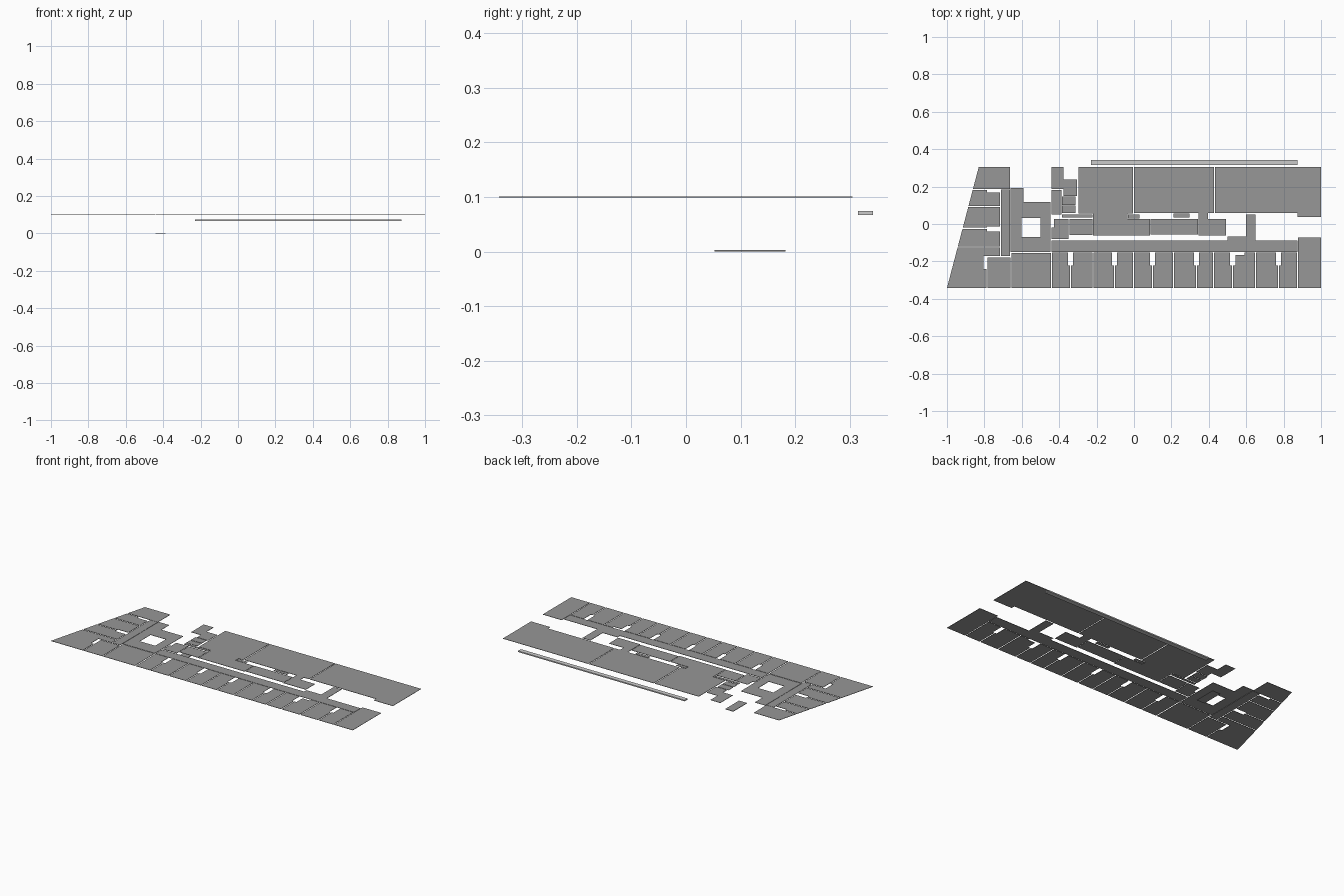
import bpy, bmesh

FLOOR_Z, THICK = 0.0988, 0.002

# Dark grey floor finish
dark = bpy.data.materials.new("dark_floor")
dark.diffuse_color = (0.31, 0.31, 0.31, 1)


def slab(name, pts, z=FLOOR_Z, h=THICK, mat=dark):
    """Extrude a plan outline into a thin slab."""
    bm = bmesh.new()
    face = bm.faces.new([bm.verts.new((x, y, z)) for x, y in pts])
    up = bmesh.ops.extrude_face_region(bm, geom=[face])["geom"]
    bmesh.ops.translate(bm, vec=(0, 0, h), verts=[v for v in up if isinstance(v, bmesh.types.BMVert)])
    bmesh.ops.recalc_face_normals(bm, faces=bm.faces)
    mesh = bpy.data.meshes.new(name)
    bm.to_mesh(mesh)
    bm.free()
    if mat:
        mesh.materials.append(mat)
    ob = bpy.data.objects.new(name, mesh)
    bpy.context.collection.objects.link(ob)
    return ob


def rect(name, x0, x1, y0, y1, **kw):
    return slab(name, [(x0, y0), (x1, y0), (x1, y1), (x0, y1)], **kw)


def sl(y):
    """Point on the slanted west facade."""
    return (-1 + (y + 0.342) * 0.17 / 0.647, y)


# West wing rooms along the slanted facade
slab("west_room_1", [sl(.305), (-.663, .305), (-.663, .187), sl(.187)])
slab("west_room_2", [sl(.181), (-.786, .181), (-.786, .168), (-.717, .168), (-.717, .096), sl(.096)])
slab("west_room_3", [sl(.09), (-.717, .09), (-.717, -.013), (-.786, -.013), (-.786, -.02), sl(-.02)])
slab("west_room_4", [sl(-.026), (-.786, -.026), (-.786, -.04), (-.717, -.04), (-.717, -.12), sl(-.12)])
slab("west_room_5", [sl(-.126), (-.717, -.126), (-.717, -.172), (-.805, -.172), (-.805, -.24),
                     (-.789, -.24), (-.789, -.342), sl(-.342)])
rect("southwest_room", -.784, -.66, -.342, -.178)
rect("west_corridor", -.712, -.662, -.172, .185)

# Hall around the square light well
slab("hall_west", [(-.66, -.15), (-.602, -.15), (-.602, .118), (-.591, .118), (-.591, .192), (-.66, .192)])
rect("hall_north", -.602, -.446, .032, .118)
rect("hall_south", -.602, -.446, -.15, -.07)
rect("hall_east", -.5, -.446, -.07, .032)
rect("south_large_room", -.655, -.445, -.342, -.154)

# South row of rooms, with notched corners at every other wall
walls = [-.441, -.34, -.22, -.105, -.003, .099, .211, .334, .425, .527, .65, .773, .874]
top, nb, g, bot = -.153, -.222, .003, -.342
for i in range(len(walls) - 1):
    a, b = walls[i] + g, walls[i + 1] - g
    n = .010
    if i == 9:
        pts = [(a, bot), (b, bot), (b, top), (.592, top), (.592, -.165),
               (.543, -.165), (.543, nb), (a, nb)]
    elif i % 2 == 0:
        pts = [(a, bot), (b, bot), (b, nb), (b - n, nb), (b - n, top), (a, top)]
    else:
        pts = [(a, bot), (b, bot), (b, top), (a + n, top), (a + n, nb), (a, nb)]
    slab(f"south_room_{i + 1}", pts)
rect("southeast_room", .876, 1, -.342, -.073)

# Main corridor with its northward link
slab("main_corridor", [(-.441, -.15), (.874, -.15), (.874, -.088), (.65, -.088), (.65, .052),
                       (.598, .052), (.598, -.066), (.5, -.066), (.5, -.088), (-.441, -.088)])

# Large north halls and the core below them
slab("north_hall_1", [(-.298, .055), (-.218, .055), (-.218, -.061), (.085, -.061), (.085, .027),
                      (-.035, .027), (-.035, .055), (-.006, .055), (-.006, .305), (-.298, .305)])
slab("north_hall_2", [(.0, .06), (.345, .06), (.345, .022), (.395, .022), (.395, .06),
                      (.429, .06), (.429, .305), (.0, .305)])
slab("north_hall_3", [(.434, .06), (.874, .06), (.874, .038), (1, .038), (1, .305), (.434, .305)])
rect("core_room_1", .088, .342, -.055, .028)
rect("core_room_2", .345, .492, -.061, .026)
rect("core_closet_1", -.033, .03, .03, .05)
rect("core_closet_2", .21, .298, .036, .056)

# Small service rooms beside the hall
rect("service_room_1", -.441, -.376, .187, .305)
rect("service_room_2", -.376, -.304, .15, .238)
rect("service_room_3", -.384, -.312, .102, .146)
rect("service_room_4", -.384, -.312, .058, .098)
rect("service_passage", -.384, -.222, .036, .052)
slab("service_room_5", [(-.441, -.08), (-.35, -.08), (-.35, .027), (-.428, .027), (-.428, -.02), (-.441, -.02)])
rect("service_room_6", -.346, -.222, -.06, .027)

# Lower landing on the ground and the strip outside the north wall
rect("lower_landing", -.441, -.388, .052, .182, z=0, h=.003)
rect("north_balcony", -.231, .874, .315, .342, z=.067, h=.007, mat=None)
